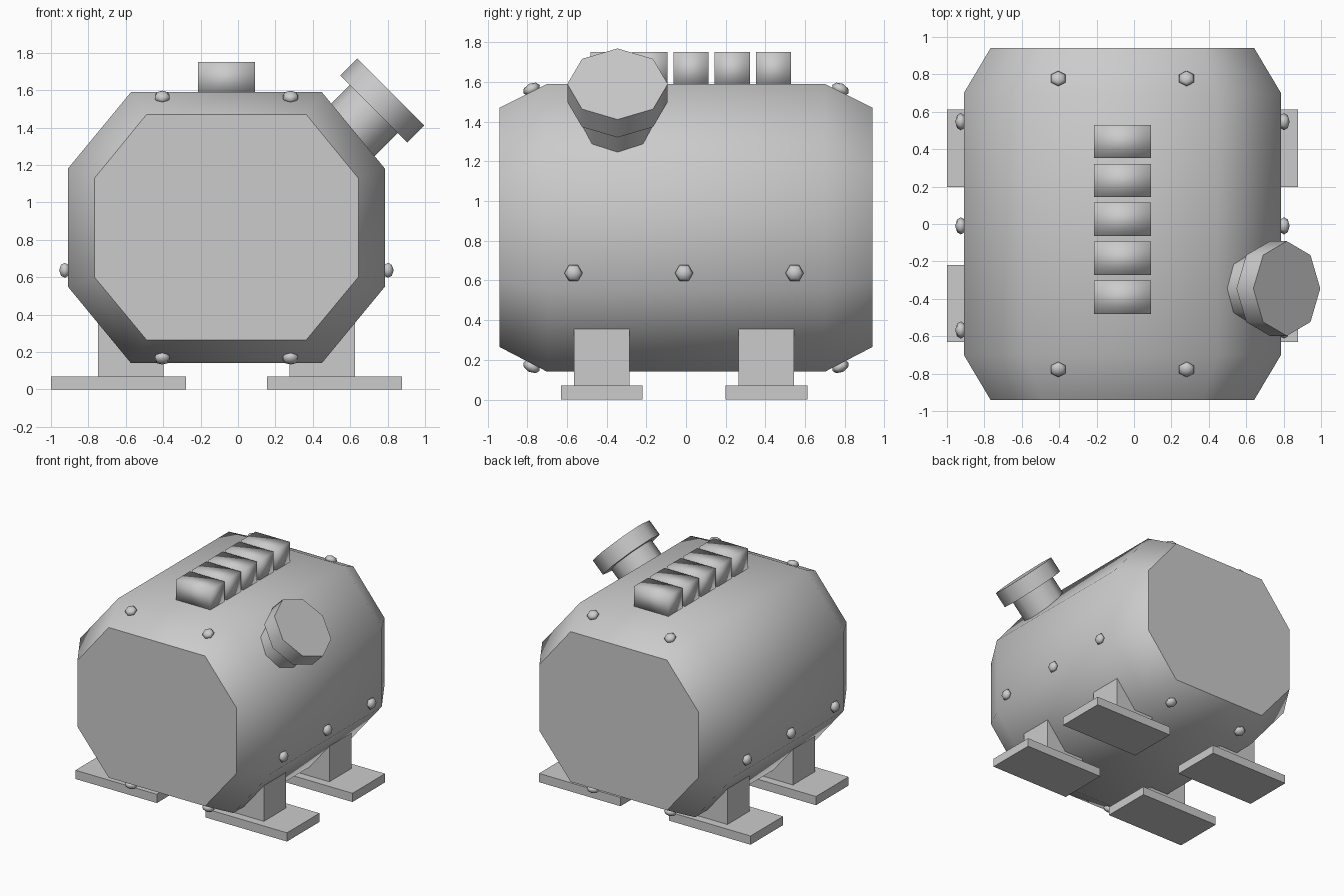
import bpy, bmesh
from math import cos, sin, pi, radians
from mathutils import Matrix, Vector

if "Cube" in bpy.data.objects:
    bpy.data.objects.remove(bpy.data.objects["Cube"])

CX, CY = -0.062, -0.01   # middle of the tank body and its fittings


def finish(bm, name, angle):
    bmesh.ops.remove_doubles(bm, verts=bm.verts, dist=1e-5)
    bmesh.ops.recalc_face_normals(bm, faces=bm.faces)
    mesh = bpy.data.meshes.new(name)
    bm.to_mesh(mesh)
    bm.free()
    ob = bpy.data.objects.new(name, mesh)
    bpy.context.collection.objects.link(ob)
    bpy.ops.object.select_all(action='DESELECT')
    ob.select_set(True)
    bpy.context.view_layer.objects.active = ob
    if angle:
        bpy.ops.object.shade_smooth_by_angle(angle=radians(angle))
    return ob


def loft(name, rings, matrix=Matrix(), angle=55):
    """Skin a row of equal-sized rings and cap both ends."""
    bm = bmesh.new()
    loops = [[bm.verts.new(matrix @ Vector(p)) for p in r] for r in rings]
    n = len(loops[0])
    for a, b in zip(loops, loops[1:]):
        for i in range(n):
            j = (i + 1) % n
            bm.faces.new((a[i], a[j], b[j], b[i]))
    bm.faces.new(loops[0])
    bm.faces.new(loops[-1])
    return finish(bm, name, angle)


def ring(r, h, n, start=0.0):
    return [(r * cos(start + 2 * pi * i / n), r * sin(start + 2 * pi * i / n), h)
            for i in range(n)]


def box(name, x, y, z, angle=0):
    bm = bmesh.new()
    bmesh.ops.create_cube(bm, size=1)
    for v in bm.verts:
        v.co = [(r[0] + r[1]) / 2 + c * (r[1] - r[0]) for c, r in zip(v.co, (x, y, z))]
    return finish(bm, name, angle)


def octagon(y, flat_x, side_x, top, shoulder, hip, bottom):
    right = [(flat_x, bottom), (side_x, hip), (side_x, shoulder), (flat_x, top)]
    left = [(-x, z) for x, z in reversed(right)]
    return [(CX + x, y, z) for x, z in right + left]


# Tank body with tapered ends
small = (0.427, 0.705, 1.47, 1.13, 0.60, 0.265)
big = (0.51, 0.848, 1.59, 1.18, 0.55, 0.14)
loft("tank_body", [octagon(-0.94, *small), octagon(-0.70, *big),
                   octagon(0.70, *big), octagon(0.94, *small)])

# Angled filler pipe: neck and flange
tilt = Matrix.Translation((0.817, -0.345, 1.59)) @ Matrix.Rotation(pi / 4, 4, 'Y')
loft("pipe_flange", [ring(0.253, -0.128, 8), ring(0.253, 0, 8)], tilt)
loft("pipe_neck", [ring(0.182, -0.43, 8), ring(0.182, -0.10, 8)], tilt)

# Row of top blocks
for i in range(5):
    y = 0.025 + (i - 2) * 0.208
    box(f"top_block_{i + 1}", (CX - 0.153, CX + 0.153), (y - 0.089, y + 0.089),
        (1.57, 1.75), 180)

# Legs and foot plates
for sx in (-1, 1):
    for sy in (-1, 1):
        x, y = CX + sx * 0.5775, CY + sy * 0.415
        tag = ("left" if sx < 0 else "right") + ("_front" if sy < 0 else "_back")
        box("foot_plate_" + tag, (x - 0.361, x + 0.361), (y - 0.206, y + 0.206), (0, 0.07))
        lx = CX + sx * 0.5125
        box("leg_" + tag, (lx - 0.175, lx + 0.175), (y - 0.14, y + 0.14), (0.06, 0.36))


# Bolts: flattened six-sided beads
def bolt(name, pos, axis, a):
    rings = [ring(r, h, 6, pi / 2) for r, h in
             ((0, -0.03), (0.034, -0.02), (0.046, 0), (0.034, 0.02), (0, 0.03))]
    loft(name, rings, Matrix.Translation(pos) @ Matrix.Rotation(a, 4, axis), 60)


slope = math_slope = radians(26.6)
for sx in (-1, 1):
    for i in (-1, 0, 1):
        bolt("side_bolt", (CX + sx * 0.864, CY + i * 0.557, 0.637), 'Y', sx * pi / 2)
    for sy in (-1, 1):
        for sz in (-1, 1):
            bolt("end_bolt", (CX + sx * 0.343, sy * 0.778, 0.865 + sz * 0.699),
                 'X', -sy * sz * slope)
